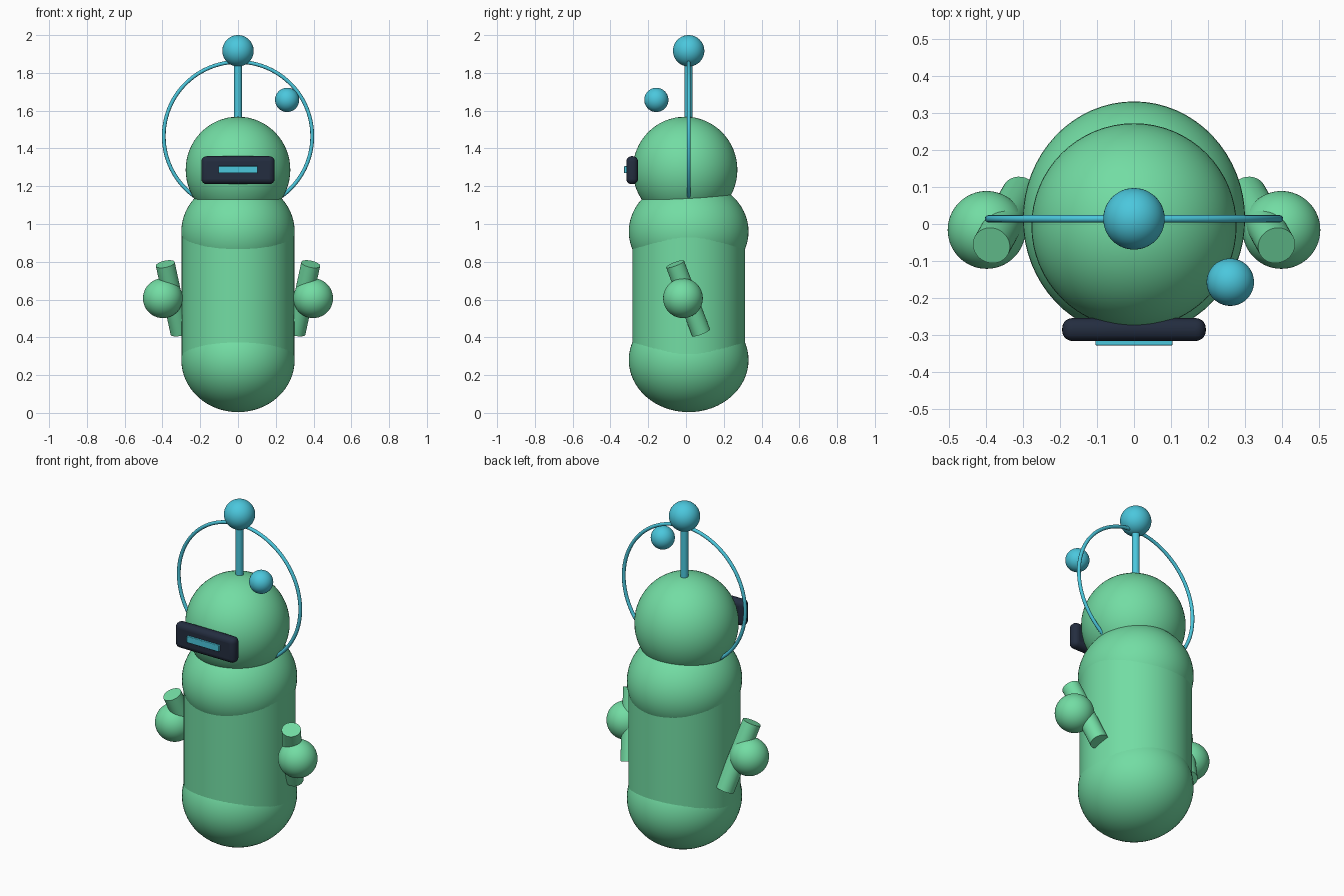
import bpy
import math
from mathutils import Vector

if "Cube" in bpy.data.objects:
    bpy.data.objects.remove(bpy.data.objects["Cube"])


def material(name, rgb):
    m = bpy.data.materials.new(name)
    m.diffuse_color = (*rgb, 1)
    m.use_nodes = True
    m.node_tree.nodes["Principled BSDF"].inputs["Base Color"].default_value = m.diffuse_color
    return m


GREEN = material("mint green", (0.17, 0.72, 0.37))
CYAN = material("sky cyan", (0.07, 0.57, 0.72))
NAVY = material("dark navy", (0.017, 0.026, 0.050))
Y = 0.014  # depth of the body axis


def finish(name, mat, angle=40):
    ob = bpy.context.object
    ob.name = name
    ob.data.materials.append(mat)
    bpy.ops.object.transform_apply(location=False, rotation=False, scale=True)
    bpy.ops.object.shade_smooth_by_angle(angle=math.radians(angle))
    return ob


def ball(name, loc, radii, mat):
    bpy.ops.mesh.primitive_uv_sphere_add(segments=64, ring_count=32, radius=1, location=loc)
    bpy.context.object.scale = radii
    return finish(name, mat)


def rod(name, start, end, radius, mat, sides=32):
    a, b = Vector(start), Vector(end)
    bpy.ops.mesh.primitive_cylinder_add(vertices=sides, radius=radius,
                                        depth=(b - a).length, location=(a + b) / 2)
    bpy.context.object.rotation_euler = (b - a).to_track_quat('Z', 'Y').to_euler()
    return finish(name, mat)


def rounded_box(name, loc, size, bevel, mat):
    bpy.ops.mesh.primitive_cube_add(size=1, location=loc)
    bpy.context.object.scale = size
    ob = finish(name, mat)
    mod = ob.modifiers.new("rounding", 'BEVEL')
    mod.width = bevel
    mod.segments = 5
    return ob


# Body: straight trunk with a bulging ellipsoid at each end
rod("trunk", (0, Y, 0.27), (0, Y, 0.96), 0.298, GREEN, 64)
ball("lower_body", (0, Y, 0.28), (0.30, 0.317, 0.276), GREEN)
ball("upper_body", (0, Y, 0.96), (0.30, 0.317, 0.276), GREEN)
ball("head", (0, -0.005, 1.287), (0.277, 0.277, 0.281), GREEN)

# Arms: a slanted rod with a ball on its outer side
for side, s in (("left", -1), ("right", 1)):
    rod(side + "_arm", (s * 0.307, 0.08, 0.425), (s * 0.385, -0.058, 0.788), 0.051, GREEN)
    ball(side + "_hand", (s * 0.398, -0.016, 0.607), (0.105,) * 3, GREEN)

# Visor and its glowing slit
rounded_box("visor", (0, -0.285, 1.285), (0.388, 0.062, 0.148), 0.028, NAVY)
rounded_box("visor_slit", (0, -0.319, 1.288), (0.208, 0.018, 0.038), 0.004, CYAN)

# Antenna, halo ring and floating orb
rod("antenna", (0, Y, 1.53), (0, Y, 1.88), 0.021, CYAN)
ball("antenna_tip", (0, Y, 1.917), (0.083,) * 3, CYAN)
bpy.ops.mesh.primitive_torus_add(major_radius=0.393, minor_radius=0.010, major_segments=96,
                                 minor_segments=12, location=(0, Y, 1.465),
                                 rotation=(math.pi / 2, 0, 0))
finish("halo_ring", CYAN)
ball("floating_orb", (0.26, -0.157, 1.657), (0.064,) * 3, CYAN)
